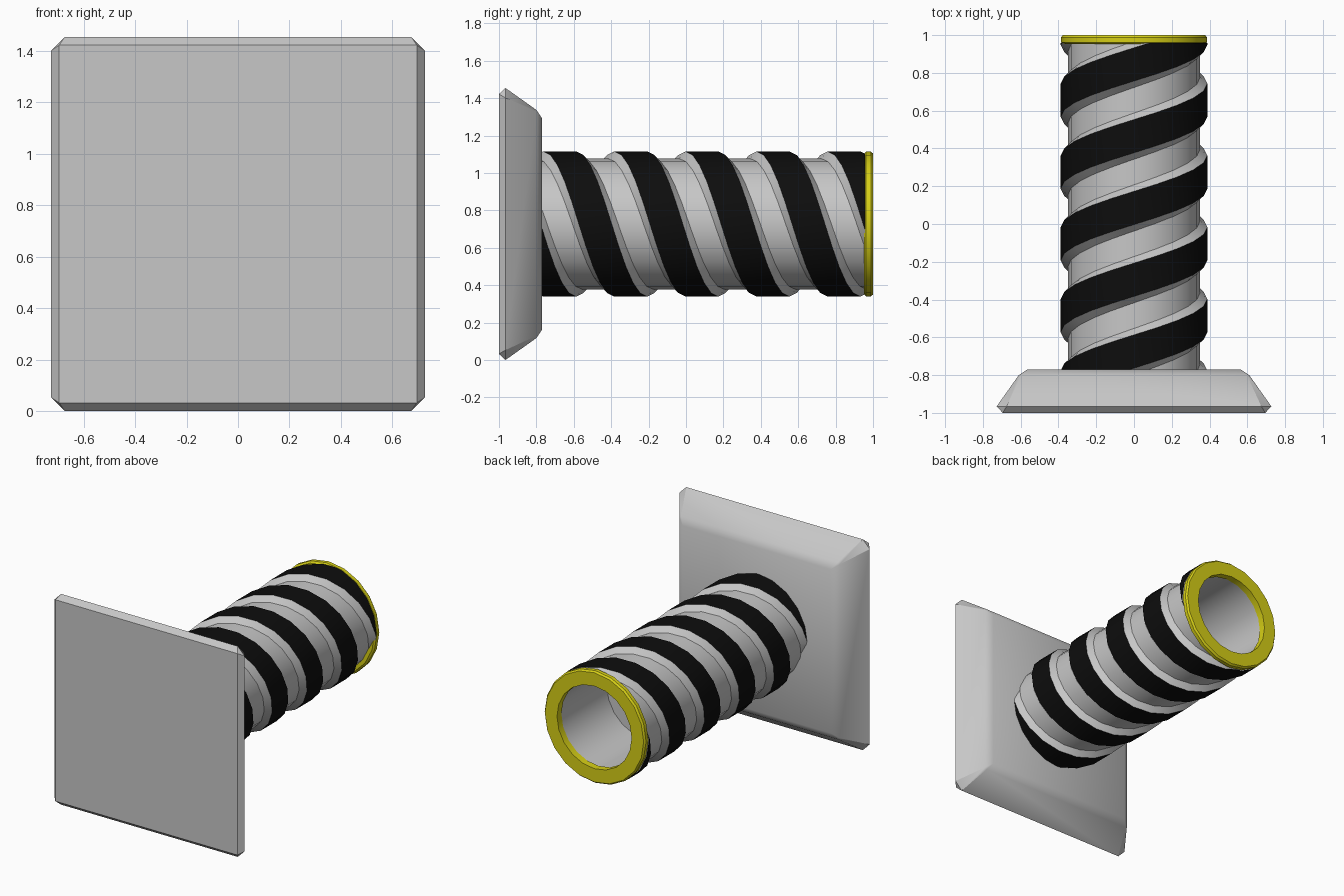
import bpy, bmesh, math
from mathutils import Vector

if "Cube" in bpy.data.objects:
    bpy.data.objects.remove(bpy.data.objects["Cube"])

SIDES = 20
ZC = 0.727          # height of the tube axis
LEAD = 0.76         # axial rise of one full turn


def material(name, rgb):
    m = bpy.data.materials.new(name)
    m.diffuse_color = (*rgb, 1)
    m.use_nodes = True
    m.node_tree.nodes["Principled BSDF"].inputs["Base Color"].default_value = m.diffuse_color
    return m


GREY = material("grey", (0.57, 0.57, 0.57))
BLACK = material("black", (0.004, 0.004, 0.004))
YELLOW = material("yellow", (0.67, 0.62, 0.008))


def finish(name, bm, mats, angle=30):
    bmesh.ops.remove_doubles(bm, verts=bm.verts, dist=1e-5)
    bmesh.ops.recalc_face_normals(bm, faces=bm.faces)
    me = bpy.data.meshes.new(name)
    bm.to_mesh(me)
    bm.free()
    for m in mats:
        me.materials.append(m)
    ob = bpy.data.objects.new(name, me)
    bpy.context.collection.objects.link(ob)
    bpy.ops.object.select_all(action='DESELECT')
    ob.select_set(True)
    bpy.context.view_layer.objects.active = ob
    bpy.ops.object.shade_smooth_by_angle(angle=math.radians(angle))
    return ob


def polar(r, y, a):
    return Vector((r * math.cos(a), y, ZC + r * math.sin(a)))


def bridge(bm, rings):
    for a, b in zip(rings, rings[1:]):
        for i in range(len(a)):
            j = (i + 1) % len(a)
            bm.faces.new((a[i], a[j], b[j], b[i]))


def lathe(name, profile, mat, closed=False):
    """Spin an (r, y) profile around the tube axis."""
    bm = bmesh.new()
    rings = [[bm.verts.new(polar(r, y, 2 * math.pi * i / SIDES)) for i in range(SIDES)]
             for r, y in profile]
    if closed:
        rings.append(rings[0])
    bridge(bm, rings)
    if not closed:
        bm.faces.new(rings[0])
        bm.faces.new(rings[-1])
    return finish(name, bm, [mat])


# Square mounting plate: stacked square outlines with clipped corners
bm = bmesh.new()
layers = []
for y, h, c in ((-1, 0.695, 0), (-0.965, 0.727, 0.053), (-0.8, 0.61, 0.012), (-0.77, 0.565, 0)):
    k = h - c
    pts = [(h, -k), (h, k), (k, h), (-k, h), (-h, k), (-h, -k), (-k, -h), (k, -h)]
    layers.append([bm.verts.new((x, y, ZC + z)) for x, z in pts])
bridge(bm, layers)
for ring in (layers[0], layers[-1]):
    bm.faces.new(ring)
finish("mounting_plate", bm, [GREY], 35)

# Hollow tube with a blind bore
lathe("tube", [(0.35, -0.78), (0.35, 0.955), (0.29, 0.955), (0.29, 0.45)], GREY)

# Bevelled end ring
lathe("end_ring", [(0.285, 0.952), (0.375, 0.952), (0.387, 0.962), (0.387, 0.988),
                   (0.377, 1.0), (0.285, 1.0)], YELLOW, closed=True)

# Two raised spiral threads: black crest, grey sloped flanks
SECTION = [(-0.128, 0.344), (-0.088, 0.388), (0.088, 0.388), (0.128, 0.344)]
for n in range(2):
    bm = bmesh.new()
    rows = []
    for i in range(-45, 46):
        a = 2 * math.pi * i / SIDES
        yc = -0.105 + n * LEAD / 2 - LEAD * i / SIDES
        rows.append([bm.verts.new(polar(r, yc + dy, a)) for dy, r in SECTION])
    for p, q in zip(rows, rows[1:]):
        for s in range(3):
            f = bm.faces.new((p[s], p[s + 1], q[s + 1], q[s]))
            f.material_index = 1 if s == 1 else 0
        bm.faces.new((p[3], p[0], q[0], q[3]))
    # trim to the space between plate and ring
    for y, d in ((0.958, 1), (-0.78, -1)):
        bmesh.ops.bisect_plane(bm, geom=bm.verts[:] + bm.edges[:] + bm.faces[:],
                               plane_co=(0, y, 0), plane_no=(0, d, 0), clear_outer=True)
    finish("spiral_thread_%d" % (n + 1), bm, [GREY, BLACK])
